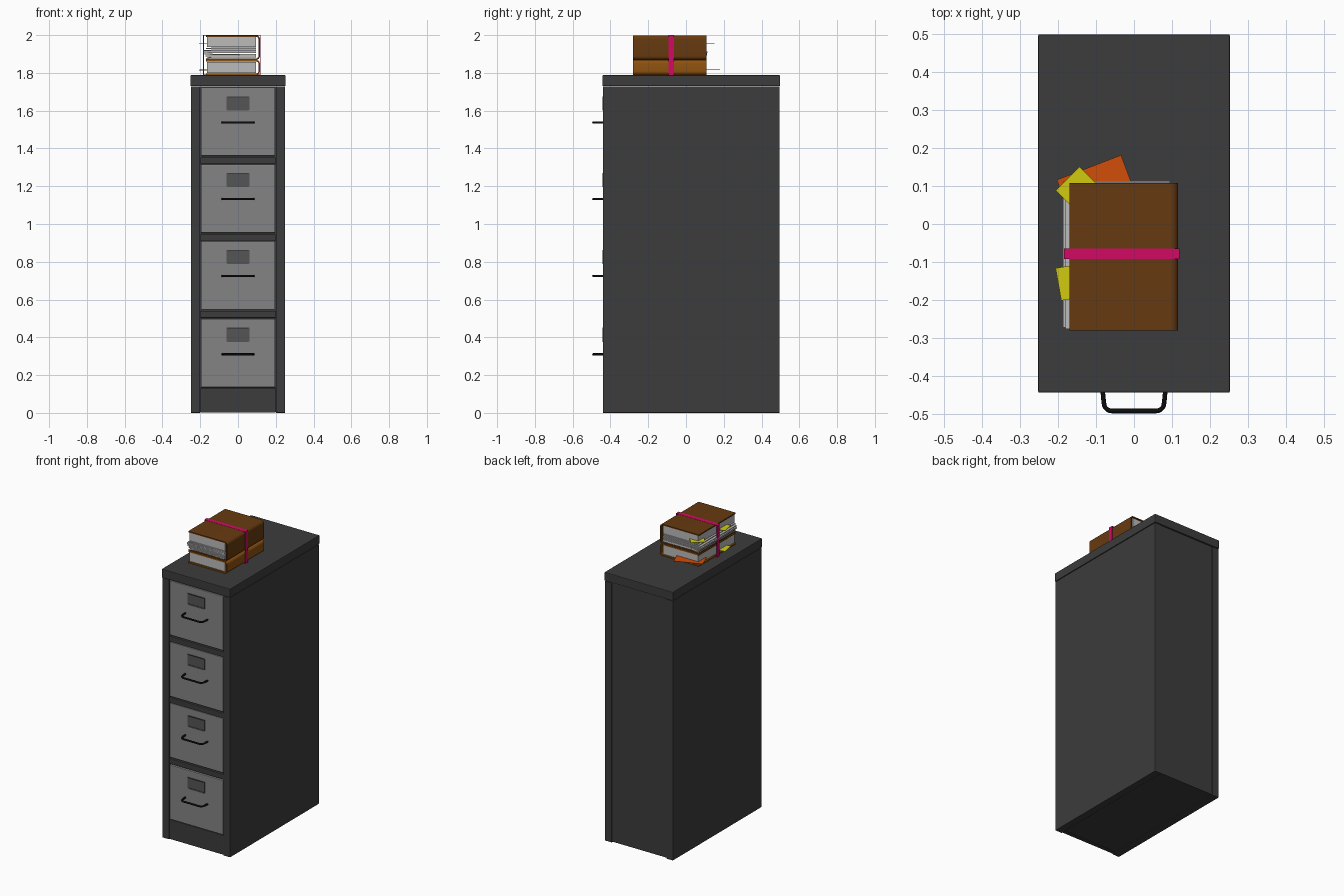
import bpy, bmesh, math
from mathutils import Vector

if "Cube" in bpy.data.objects:
    bpy.data.objects.remove(bpy.data.objects["Cube"])

def mat(name, c):
    m = bpy.data.materials.new(name)
    m.diffuse_color = (*c, 1)
    m.use_nodes = True
    m.node_tree.nodes["Principled BSDF"].inputs["Base Color"].default_value = m.diffuse_color
    return m

DARK = mat("dark_metal", (0.045, 0.045, 0.045))
GREY = mat("drawer_grey", (0.23, 0.23, 0.23))
PLATE = mat("plate_grey", (0.09, 0.09, 0.09))
BLACK = mat("handle_black", (0.004, 0.004, 0.004))
PAPER = mat("paper", (0.5, 0.5, 0.5))
BROWN = mat("brown_cover", (0.135, 0.042, 0.005))
TAN = mat("tan_cover", (0.28, 0.085, 0.005))
PINK = mat("pink_band", (0.65, 0.003, 0.13))
YELLOW = mat("yellow_note", (0.65, 0.6, 0.005))
ORANGE = mat("orange_note", (0.65, 0.075, 0.003))

def finish(name, bm, m, bevel=0):
    bmesh.ops.recalc_face_normals(bm, faces=bm.faces)
    me = bpy.data.meshes.new(name)
    bm.to_mesh(me)
    bm.free()
    ob = bpy.data.objects.new(name, me)
    bpy.context.collection.objects.link(ob)
    me.materials.append(m)
    if bevel:
        b = ob.modifiers.new("bevel", 'BEVEL')
        b.width, b.segments = bevel, 2
    return ob

def box(name, x, y, z, m, bevel=0):
    bm = bmesh.new()
    bmesh.ops.create_cube(bm, size=1)
    for v in bm.verts:
        v.co = [(a + b) / 2 + c * (b - a) for (a, b), c in zip((x, y, z), v.co)]
    return finish(name, bm, m, bevel)

def prism(name, pts, axis, a, b, m):
    """Extrude a 2D outline along y (outline in xz) or z (outline in xy)."""
    bm = bmesh.new()
    put = (lambda p, t: (p[0], t, p[1])) if axis == 'y' else (lambda p, t: (p[0], p[1], t))
    f = bm.faces.new([bm.verts.new(put(p, a)) for p in pts])
    r = bmesh.ops.extrude_face_region(bm, geom=[f])
    vs = [g for g in r['geom'] if isinstance(g, bmesh.types.BMVert)]
    bmesh.ops.translate(bm, verts=vs, vec=Vector(put((0, 0), b - a)))
    return finish(name, bm, m)

def smooth(ob):
    bpy.context.view_layer.objects.active = ob
    for o in bpy.context.selected_objects:
        o.select_set(False)
    ob.select_set(True)
    bpy.ops.object.shade_smooth_by_angle(angle=math.radians(35))

def arc(cx, cz, r, a0, a1, n=6):
    return [(cx + r * math.cos(math.radians(a0 + (a1 - a0) * i / n)),
             cz + r * math.sin(math.radians(a0 + (a1 - a0) * i / n))) for i in range(n + 1)]

# cabinet shell: sides, back, core, kick plate and top slab
for s, n in ((-1, "left"), (1, "right")):
    box(n + "_side", sorted((s * 0.2, s * 0.25)), (-0.44, 0.495), (0, 1.728), DARK, 0.003)
box("cabinet_core", (-0.201, 0.201), (-0.42, 0.49), (0.005, 1.728), DARK)
box("kick_plate", (-0.199, 0.199), (-0.436, -0.41), (0.002, 0.132), DARK, 0.003)
box("top_slab", (-0.252, 0.252), (-0.443, 0.498), (1.73, 1.788), DARK, 0.004)

def handle(z):
    pts = [(-0.083, -0.43), (-0.08, -0.462)]
    pts += arc(-0.058, -0.47, 0.021, 180, 270, 5)
    pts += [(-x, y) for x, y in reversed(pts)]
    cu = bpy.data.curves.new("drawer_handle", 'CURVE')
    cu.dimensions = '3D'
    cu.bevel_depth, cu.bevel_resolution, cu.use_fill_caps = 0.006, 2, True
    sp = cu.splines.new('POLY')
    sp.points.add(len(pts) - 1)
    for p, (x, y) in zip(sp.points, pts):
        p.co = (x, y, z, 1)
    sp.use_smooth = True
    ob = bpy.data.objects.new("drawer_handle", cu)
    bpy.context.collection.objects.link(ob)
    cu.materials.append(BLACK)

# drawers with label holders and handles, rails between them
for i, (z0, zl, zh) in enumerate(((0.135, 0.378, 0.31), (0.547, 0.79, 0.725),
                                  (0.953, 1.198, 1.132), (1.361, 1.603, 1.537))):
    box("drawer_front", (-0.197, 0.197), (-0.438, -0.41), (z0, z0 + 0.362), GREY, 0.004)
    box("label_card", (-0.055, 0.055), (-0.440, -0.43), (zl, zl + 0.07), PLATE)
    for s in (-1, 1):
        box("label_side", sorted((s * 0.055, s * 0.062)), (-0.443, -0.43), (zl, zl + 0.073), PLATE)
    box("label_bottom", (-0.055, 0.055), (-0.443, -0.43), (zl - 0.003, zl + 0.005), PLATE)
    box("label_top", (-0.055, 0.055), (-0.442, -0.43), (zl + 0.066, zl + 0.073), DARK)
    handle(zh)
    if i:
        box("drawer_rail", (-0.199, 0.199), (-0.436, -0.41), (z0 - 0.044, z0 - 0.008), DARK, 0.003)

def book_cover(name, z0, z1, m):
    t, r, xs = 0.008, 0.02, 0.116
    out = [(-0.17, z0)] + arc(xs - r, z0 + r, r, -90, 0) + arc(xs - r, z1 - r, r, 0, 90) + [(-0.17, z1)]
    inn = [(-0.17, z1 - t)] + arc(xs - r, z1 - r, r - t, 90, 0) + arc(xs - r, z0 + r, r - t, 0, -90) + [(-0.17, z0 + t)]
    smooth(prism(name, out + inn, 'y', -0.28, 0.108, m))

# books: covers and page blocks
book_cover("lower_cover", 1.789, 1.868, TAN)
book_cover("upper_cover", 1.869, 1.999, BROWN)
box("lower_pages", (-0.163, 0.096), (-0.275, 0.104), (1.799, 1.858), PAPER)
box("upper_pages", (-0.163, 0.096), (-0.275, 0.104), (1.936, 1.989), PAPER)

# loose fanned sheets, each bundle drooping from its fore edge to the spine
for i, (x0, z0, z1, dy) in enumerate(((-0.165, 1.879, 1.885, 0), (-0.172, 1.891, 1.888, 0.003),
                                      (-0.182, 1.902, 1.897, 0.006), (-0.186, 1.911, 1.908, 0.008),
                                      (-0.180, 1.919, 1.919, 0.004), (-0.170, 1.929, 1.930, 0.001))):
    prism("loose_sheets_%d" % i, [(x0, z0 - 0.003), (-0.13, z1 - 0.003), (0.095, z1 - 0.004),
          (0.095, z1 + 0.004), (-0.13, z1 + 0.004), (x0, z0 + 0.002)], 'y', -0.28 + dy, 0.105 + dy, PAPER)

# sticky notes poking out of the pages
tab = [(-0.206, -0.116), (-0.191, -0.201), (-0.11, -0.187), (-0.125, -0.102)]
prism("upper_side_note", tab, 'z', 1.949, 1.951, YELLOW)
prism("lower_side_note", tab, 'z', 1.811, 1.813, YELLOW)
prism("corner_note", [(-0.206, 0.088), (-0.143, 0.15), (-0.083, 0.09), (-0.146, 0.028)], 'z', 1.952, 1.955, YELLOW)
prism("back_note", [(-0.203, 0.116), (-0.034, 0.181), (0.0, 0.09), (-0.169, 0.025)], 'z', 1.815, 1.817, ORANGE)

# elastic band looped round both books
bx, by, z0, z1, t = (-0.184, 0.119), (-0.092, -0.064), 1.788, 2.0, 0.003
box("band_top", bx, by, (z1 - t, z1), PINK)
box("band_bottom", bx, by, (z0, z0 + t), PINK)
box("band_spine", (bx[1] - t, bx[1]), by, (z0, z1), PINK)
box("band_fore_edge", (bx[0], bx[0] + t), by, (z0, z1), PINK)
